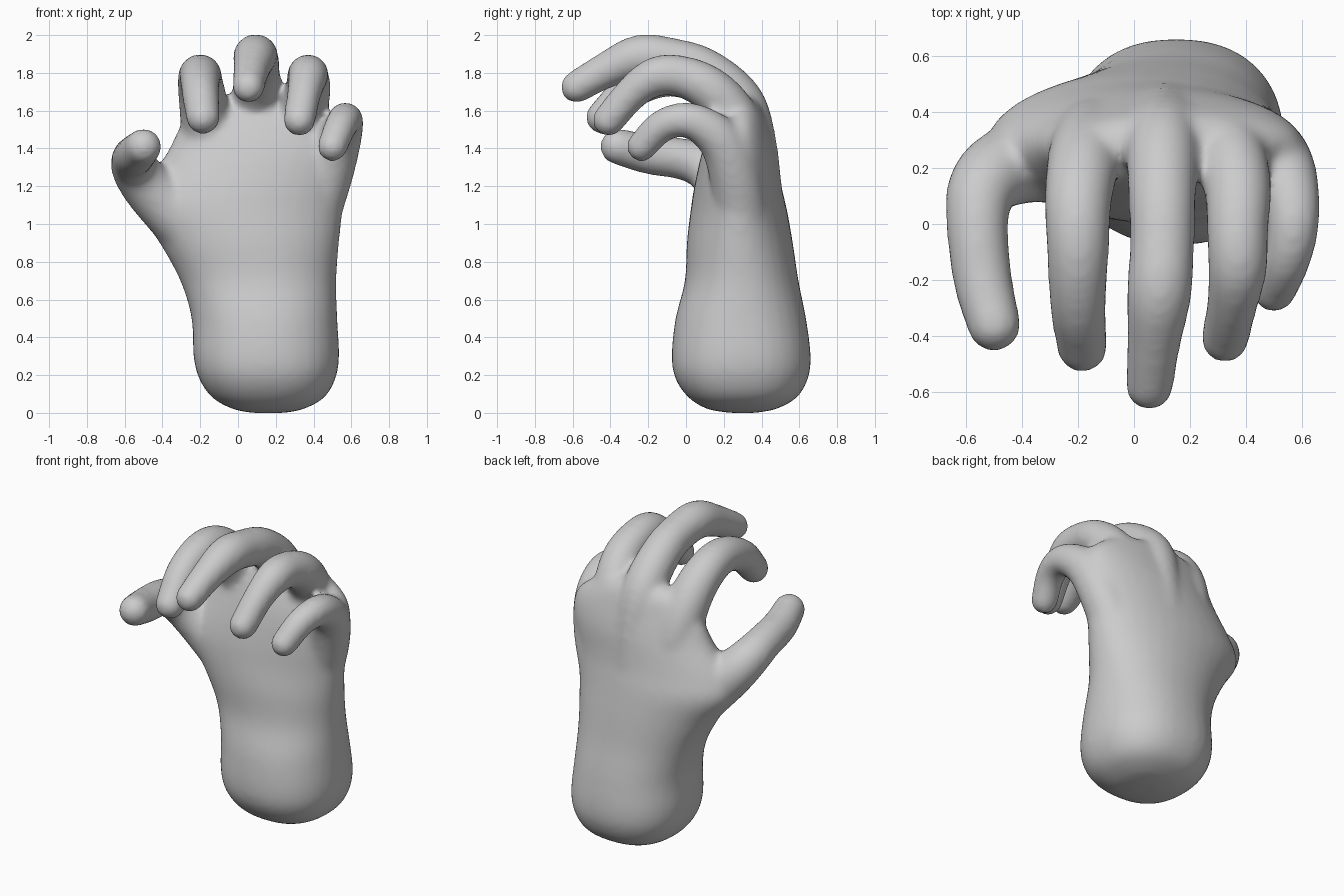
import bpy
import bmesh
from math import cos, sin, pi
from mathutils import Vector, Matrix

default_cube = bpy.data.objects.get("Cube")
if default_cube:
    bpy.data.objects.remove(default_cube, do_unlink=True)

SIDES = 32
SWELL = 0.006  # makes up for the shrinkage of the softening


def smooth_path(keys, steps=6):
    """Catmull-Rom interpolation of key tuples of any length."""
    pts = [Vector(k) for k in keys]
    pts = [2 * pts[0] - pts[1]] + pts + [2 * pts[-1] - pts[-2]]
    result = []
    for a, b, c, d in zip(pts, pts[1:], pts[2:], pts[3:]):
        for i in range(steps):
            t = i / steps
            result.append(b + (c - a) * (t / 2)
                          + (2 * a - 5 * b + 4 * c - d) * (t * t / 2)
                          + (3 * b - 3 * c + d - a) * (t ** 3 / 2))
    return result + [pts[-2]]


def loft(bm, rings):
    """Closed skin over a list of rings with equal point counts."""
    loops = [[bm.verts.new(p) for p in ring] for ring in rings]
    for low, high in zip(loops, loops[1:]):
        for i in range(SIDES):
            j = (i + 1) % SIDES
            bm.faces.new((low[i], low[j], high[j], high[i]))
    bm.faces.new(loops[0][::-1])
    bm.faces.new(loops[-1])


def superellipse(x0, x1, y0, y1, z):
    """Boxy oval at the wrist that turns into a plain oval at the knuckles."""
    power = 2.4 - 0.4 * min(z, 1)
    ring = []
    for i in range(SIDES):
        c, s = cos(2 * pi * i / SIDES), sin(2 * pi * i / SIDES)
        u = abs(c) ** (2 / power) * (1 if c > 0 else -1)
        v = abs(s) ** (2 / power) * (1 if s > 0 else -1)
        ring.append(((x0 + x1) / 2 + u * ((x1 - x0) / 2 + SWELL),
                     (y0 + y1) / 2 + v * ((y1 - y0) / 2 + SWELL), z))
    return ring


def finger(bm, keys):
    """Tapered round tube from knuckle to tip, with a ball at the tip."""
    path = smooth_path(keys)
    rings = []
    for i, p in enumerate(path):
        before, after = path[max(i - 1, 0)], path[min(i + 1, len(path) - 1)]
        along = (after - before).to_3d().normalized()
        across = along.cross(Vector((1, 0, 0))).normalized()
        side = across.cross(along)
        rings.append([p.to_3d() + (p.w + SWELL) * (across * cos(2 * pi * k / SIDES)
                                                   + side * sin(2 * pi * k / SIDES))
                      for k in range(SIDES)])
    loft(bm, rings)
    tip = path[-1]
    bmesh.ops.create_uvsphere(bm, u_segments=SIDES, v_segments=16, radius=tip.w + SWELL,
                              matrix=Matrix.Translation(tip.to_3d()))


# Wrist and palm sections: left x, right x, front y, back y, height
PALM = [
    (0.08, 0.24, 0.24, 0.36, 0.0),
    (-0.02, 0.34, 0.12, 0.47, 0.02),
    (-0.13, 0.45, 0.02, 0.58, 0.08),
    (-0.2, 0.51, -0.05, 0.64, 0.18),
    (-0.23, 0.53, -0.07, 0.655, 0.3),
    (-0.24, 0.52, -0.05, 0.63, 0.5),
    (-0.3, 0.515, 0.0, 0.59, 0.7),
    (-0.41, 0.53, 0.01, 0.56, 0.9),
    (-0.52, 0.55, 0.03, 0.53, 1.07),
    (-0.49, 0.57, 0.05, 0.5, 1.2),
    (-0.37, 0.6, 0.09, 0.47, 1.38),
    (-0.3, 0.57, 0.14, 0.43, 1.52),
    (-0.2, 0.43, 0.2, 0.39, 1.63),
    (-0.1, 0.3, 0.25, 0.34, 1.68),
]

# Finger paths from inside the palm to the tip: x, y, z, radius
THUMB = [(-0.2, 0.27, 0.95, 0.18), (-0.44, 0.21, 1.16, 0.14), (-0.54, 0.13, 1.28, 0.12),
         (-0.56, 0.0, 1.34, 0.105), (-0.54, -0.2, 1.37, 0.1), (-0.5, -0.36, 1.41, 0.09)]
INDEX = [(-0.1, 0.33, 1.1, 0.14), (-0.15, 0.3, 1.4, 0.135), (-0.18, 0.22, 1.61, 0.125),
         (-0.2, 0.08, 1.75, 0.115), (-0.2, -0.1, 1.785, 0.105), (-0.2, -0.29, 1.71, 0.095),
         (-0.185, -0.44, 1.565, 0.085)]
MIDDLE = [(0.1, 0.37, 1.1, 0.14), (0.11, 0.34, 1.42, 0.135), (0.1, 0.28, 1.65, 0.125),
          (0.1, 0.1, 1.81, 0.115), (0.1, -0.08, 1.87, 0.11), (0.09, -0.25, 1.885, 0.11),
          (0.07, -0.43, 1.81, 0.09), (0.055, -0.58, 1.725, 0.08)]
RING = [(0.25, 0.35, 1.1, 0.14), (0.3, 0.31, 1.37, 0.135), (0.34, 0.25, 1.57, 0.125),
        (0.37, 0.13, 1.71, 0.115), (0.37, -0.02, 1.78, 0.105), (0.37, -0.16, 1.78, 0.1),
        (0.35, -0.29, 1.69, 0.085), (0.325, -0.41, 1.55, 0.08)]
LITTLE = [(0.38, 0.3, 1.0, 0.14), (0.47, 0.26, 1.25, 0.13), (0.53, 0.19, 1.43, 0.115),
          (0.565, 0.07, 1.53, 0.095), (0.565, -0.04, 1.55, 0.085), (0.54, -0.14, 1.51, 0.08),
          (0.5, -0.235, 1.41, 0.075)]

bm = bmesh.new()
loft(bm, [superellipse(*section) for section in smooth_path(PALM, 4)])
for keys in (THUMB, INDEX, MIDDLE, RING, LITTLE):
    finger(bm, keys)
bmesh.ops.recalc_face_normals(bm, faces=bm.faces)
mesh = bpy.data.meshes.new("hand")
bm.to_mesh(mesh)
bm.free()
hand = bpy.data.objects.new("hand", mesh)
bpy.context.collection.objects.link(hand)

# Fuse wrist, palm and fingers into one soft skin
remesh = hand.modifiers.new("fuse", 'REMESH')
remesh.mode = 'VOXEL'
remesh.voxel_size = 0.018
remesh.use_smooth_shade = True
soften = hand.modifiers.new("soften", 'SMOOTH')
soften.factor = 0.5
soften.iterations = 16

# Plain grey skin
grey = bpy.data.materials.new("grey")
grey.use_nodes = True
colour = (0.6, 0.6, 0.6, 1)
grey.diffuse_color = colour
grey.node_tree.nodes["Principled BSDF"].inputs["Base Color"].default_value = colour
mesh.materials.append(grey)
